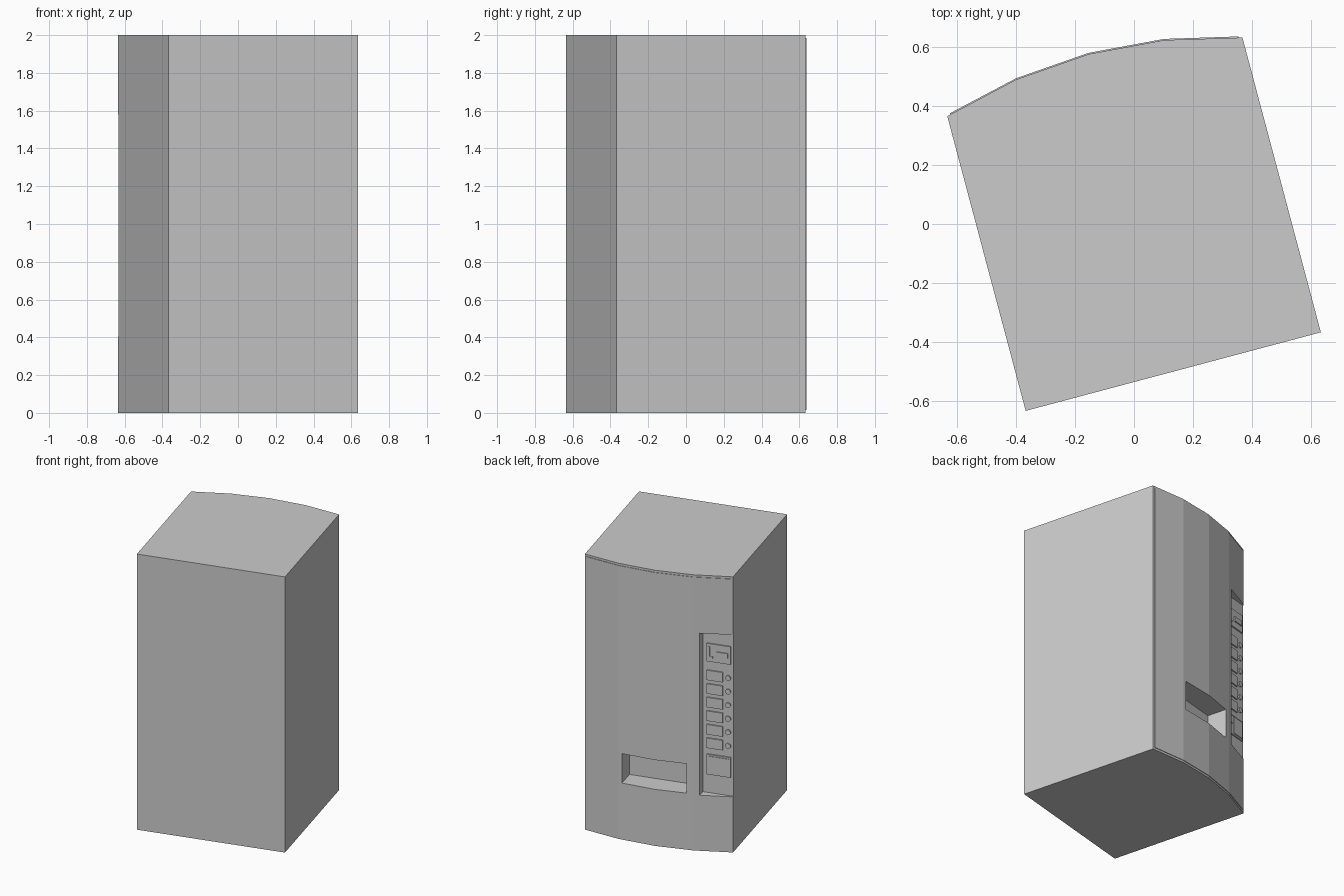
import bpy, bmesh, math
from mathutils import Matrix

if "Cube" in bpy.data.objects:
    bpy.data.objects.remove(bpy.data.objects["Cube"])

TURN = Matrix.Rotation(math.radians(14.9), 4, 'Z')   # whole machine is turned
H = 0.5185                                            # half width of cabinet

grey = bpy.data.materials.new("machine_grey")
grey.diffuse_color = (0.6, 0.6, 0.6, 1)
grey.use_nodes = True
grey.node_tree.nodes["Principled BSDF"].inputs["Base Color"].default_value = grey.diffuse_color


def prism(name, pts, axis, lo, hi):
    """Extrude a closed 2D profile along z (plan) or y (elevation)."""
    bm = bmesh.new()
    to3 = (lambda a, b, t: (a, b, t)) if axis == 'Z' else (lambda a, b, t: (a, t, b))
    rings = [[bm.verts.new(to3(a, b, t)) for a, b in pts] for t in (lo, hi)]
    n = len(pts)
    bm.faces.new(rings[0])
    bm.faces.new(rings[1])
    for i in range(n):
        j = (i + 1) % n
        bm.faces.new((rings[0][i], rings[0][j], rings[1][j], rings[1][i]))
    bmesh.ops.recalc_face_normals(bm, faces=bm.faces)
    bm.transform(TURN)
    me = bpy.data.meshes.new(name)
    bm.to_mesh(me)
    bm.free()
    me.materials.append(grey)
    ob = bpy.data.objects.new(name, me)
    bpy.context.collection.objects.link(ob)
    return ob


def box(name, x0, x1, y0, y1, z0, z1):
    return prism(name, [(x0, y0), (x1, y0), (x1, y1), (x0, y1)], 'Z', z0, z1)


def bow(half, edge, mid, apex, back):
    """Plan outline with a four-sided bowed front."""
    return [(-half, back), (half, back), (half, edge), (0.26, mid),
            (0, apex), (-0.26, mid), (-half, edge)]


# cabinet with a slightly raised bowed door
cabinet = prism("cabinet", bow(H, 0.517, 0.577, 0.597, -H), 'Z', 0, 2)
door = prism("door_helper", bow(0.507, 0.524, 0.581, 0.601, 0.30), 'Z', 0.015, 1.985)
# openings: delivery slot and side control recess
slot = box("slot_cutter", -0.219, 0.235, 0.44, 0.8, 0.412, 0.625)
recess = box("recess_cutter", -0.7, -0.305, 0.511, 0.8, 0.405, 1.58)

for helper, op in ((door, 'UNION'), (slot, 'DIFFERENCE'), (recess, 'DIFFERENCE')):
    helper.hide_render = True
    m = cabinet.modifiers.new(helper.name, 'BOOLEAN')
    m.object, m.operation, m.solver = helper, op, 'EXACT'
bpy.context.view_layer.update()
dg = bpy.context.evaluated_depsgraph_get()
cabinet_mesh = bpy.data.meshes.new_from_object(cabinet.evaluated_get(dg))
cabinet.modifiers.clear()
cabinet.data = cabinet_mesh
for helper in (door, slot, recess):
    bpy.data.objects.remove(helper)

P = 0.505     # parts start just behind the control panel surface


def plate(name, x0, x1, z0, z1, front=0.520):
    return box(name, -x1, -x0, P, front, z0, z1)


# note reader with slot and mark
plate("note_reader", 0.334, 0.502, 1.36, 1.49)
plate("note_slot", 0.405, 0.485, 1.405, 1.44, 0.527)
plate("note_guide_side", 0.345, 0.357, 1.385, 1.47, 0.525)
plate("note_guide_foot", 0.357, 0.378, 1.385, 1.40, 0.525)

# six selection labels, each with a round button
for i in range(6):
    top = 1.295 - 0.0985 * i
    plate(f"selection_label_{i + 1}", 0.334, 0.446, top - 0.072, top)
    zc = top - 0.036
    ring = [(-0.483 + 0.019 * math.cos(a * math.pi / 6),
             zc + 0.019 * math.sin(a * math.pi / 6)) for a in range(12)]
    prism(f"selection_button_{i + 1}", ring, 'Y', P, 0.520)

# coin unit with slot plate and return cover
plate("coin_unit", 0.334, 0.502, 0.54, 0.686)
plate("coin_slot", 0.342, 0.388, 0.62, 0.675, 0.525)
plate("coin_return", 0.398, 0.492, 0.552, 0.675, 0.525)
